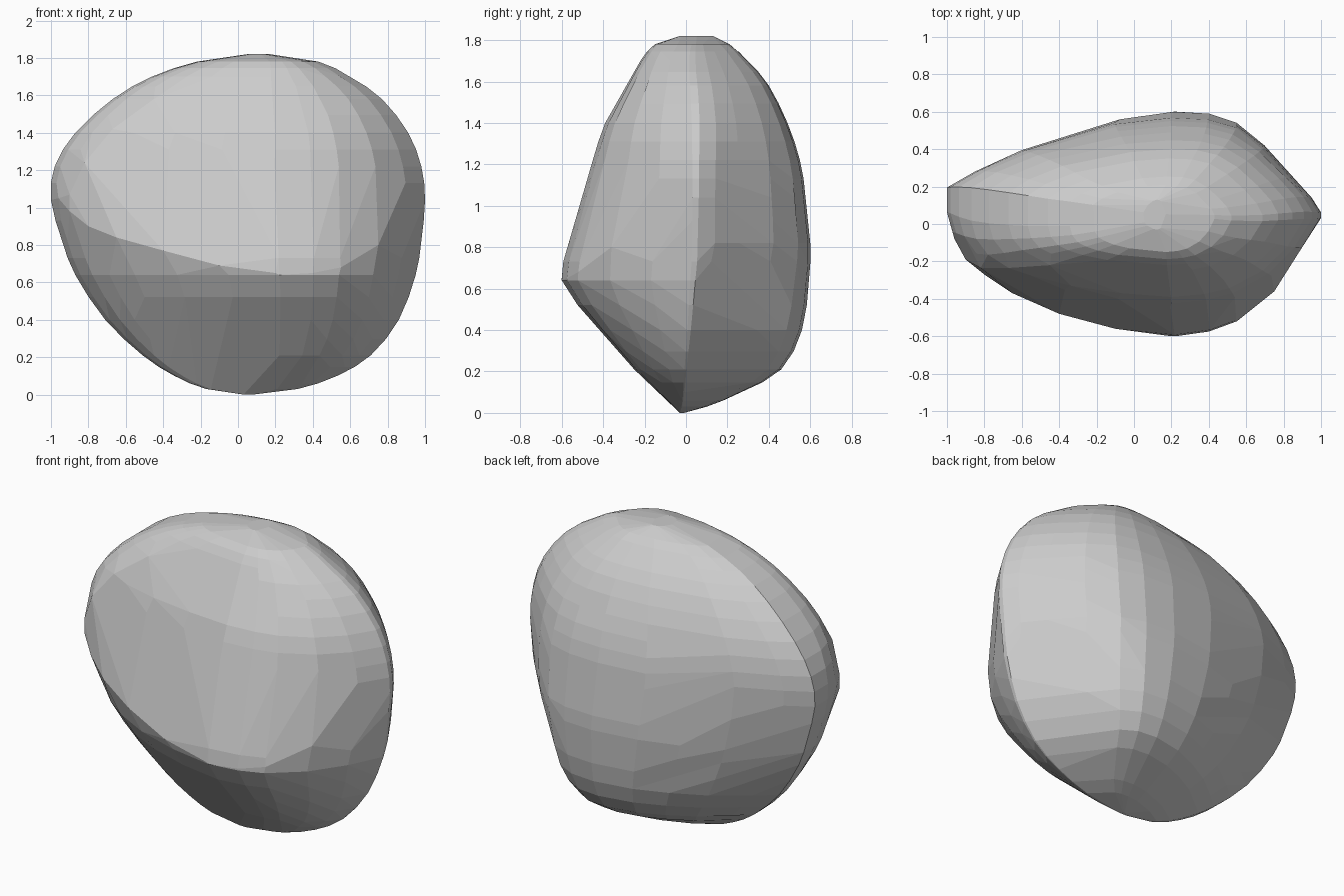
import bpy, bmesh
from math import radians

# Horizontal slices: height, left x, right x, front y, back y, rim y at left / right, taper
# (taper below 1 gives a blunt rim, above 1 slims the front left and back right)
slices = [
    (0.00, 0.03, 0.08, -0.03, -0.01, -0.03, -0.03, 1.0),
    (0.03, -0.17, 0.32, -0.06, 0.10, -0.02, -0.02, 1.1),
    (0.10, -0.34, 0.53, -0.13, 0.27, 0.00, -0.01, 1.25),
    (0.21, -0.51, 0.71, -0.25, 0.46, 0.03, 0.00, 1.35),
    (0.40, -0.71, 0.86, -0.42, 0.56, 0.07, 0.02, 1.3),
    (0.64, -0.87, 0.95, -0.60, 0.595, 0.11, 0.04, 1.2),
    (0.82, -0.94, 0.98, -0.555, 0.60, 0.13, 0.05, 1.0),
    (1.04, -1.00, 1.00, -0.50, 0.58, 0.14, 0.05, 0.95),
    (1.22, -0.98, 0.98, -0.45, 0.55, 0.14, 0.05, 0.85),
    (1.40, -0.87, 0.91, -0.39, 0.49, 0.12, 0.05, 0.7),
    (1.58, -0.67, 0.77, -0.29, 0.40, 0.09, 0.04, 0.6),
    (1.70, -0.46, 0.60, -0.22, 0.30, 0.07, 0.03, 0.55),
    (1.78, -0.22, 0.43, -0.15, 0.21, 0.06, 0.04, 0.55),
    (1.82, 0.05, 0.17, -0.03, 0.13, 0.05, 0.05, 0.8),
]

# Bulge of a slice along its width: (position -1..1, share of full depth)
front_bulge = [(-1, .1), (-.97, .26), (-.9, .43), (-.8, .55), (-.65, .68), (-.4, .83), (-.1, .94),
               (.2, 1), (.4, .96), (.55, .88), (.75, .64), (.9, .33), (1, .03)]
back_bulge = [(-1, .1), (-.85, .3), (-.6, .58), (-.35, .775), (-.1, .92), (.2, 1),
              (.4, .98), (.55, .89), (.7, .67), (.85, .37), (.95, .16), (1, .02)]

# Smooth in-between slices
full = list(slices)
for a, b, c, d in zip(slices, slices[1:], slices[2:], slices[3:]):
    full.append(tuple((9 * (q + r) - p - s) / 16 for p, q, r, s in zip(a, b, c, d)))

# Boulder: convex skin stretched over the slices
bm = bmesh.new()
for z, xl, xr, yf, yb, rl, rr, taper in full:
    for bulge, y_peak, side in ((front_bulge, yf, -1), (back_bulge, yb, 1)):
        for u, p in bulge:
            t = (u + 1) / 2
            rim = rl + (rr - rl) * t
            if taper < 1 and u > 0.2:      # sharper rim on the right
                p = p ** ((taper + 1) / 2)
            elif taper < 1 or (u - 0.2) * side > 0:
                p = p ** taper
            bm.verts.new((xl + (xr - xl) * t, rim + (y_peak - rim) * p, z))

# Front ridge climbing toward the left, then the shoulder of the flat front face
for co in ((-.9, -.19, .98), (-.8, -.27, .9), (-.65, -.37, .84), (-.4, -.48, .77),
           (-.1, -.56, .69), (.2, -.6, .65), (.4, -.575, .65), (.55, -.52, .68), (.75, -.36, .8),
           (-.96, -.08, 1.05), (-.9, -.19, 1.07), (-.82, -.235, 1.24), (-.67, -.235, 1.42),
           (-.45, -.22, 1.58)):
    bm.verts.new(co)

bmesh.ops.convex_hull(bm, input=bm.verts)
loose = [v for v in bm.verts if not v.link_faces]
bmesh.ops.delete(bm, geom=loose, context='VERTS')

# Merge nearly level triangles into broad chiselled facets
bmesh.ops.dissolve_limit(bm, angle_limit=radians(4), verts=bm.verts, edges=bm.edges)
bmesh.ops.recalc_face_normals(bm, faces=bm.faces)

mesh = bpy.data.meshes.new("boulder")
bm.to_mesh(mesh)
bm.free()
boulder = bpy.data.objects.new("boulder", mesh)
bpy.context.collection.objects.link(boulder)
